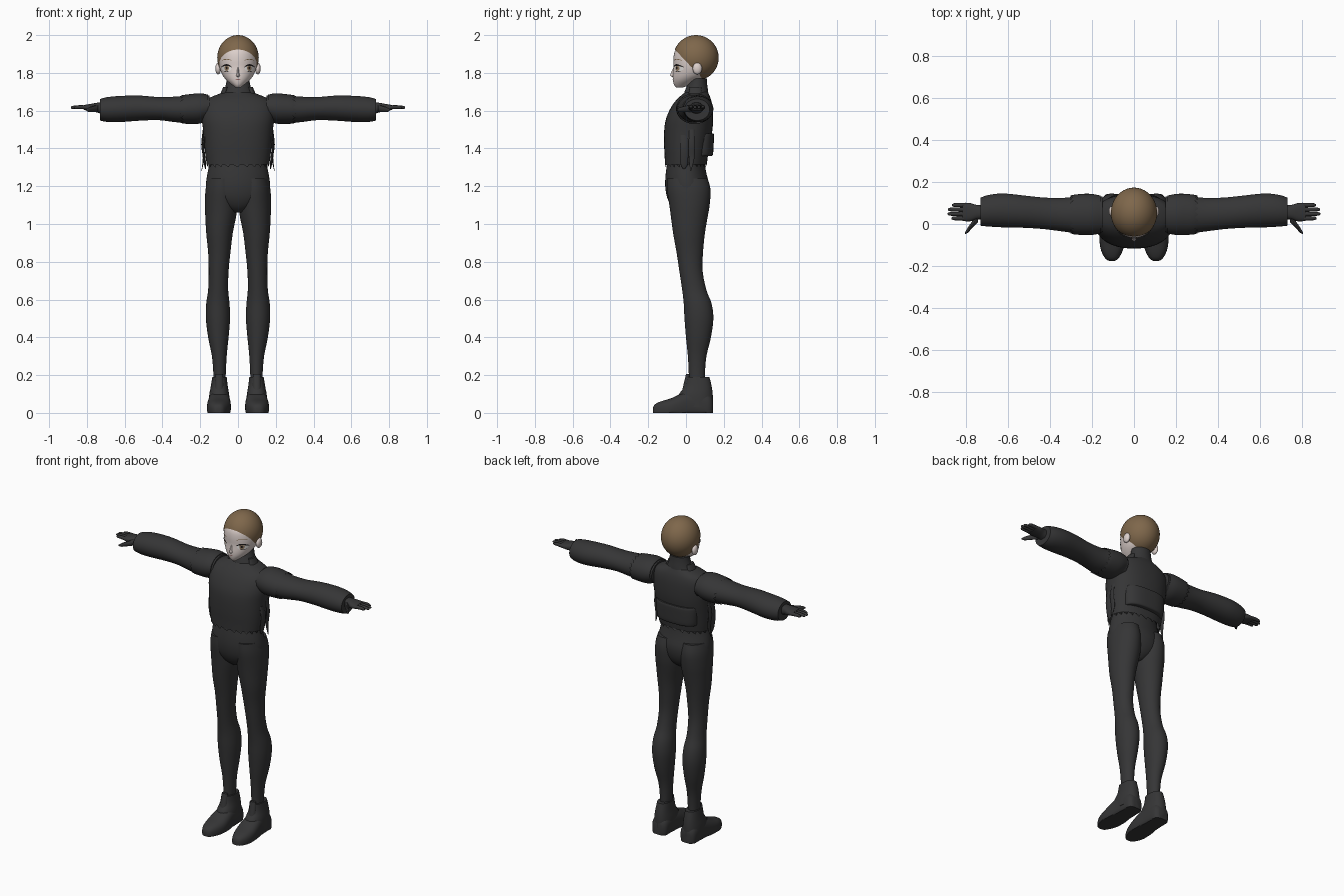
import bpy, bmesh, math
from mathutils import Vector
from mathutils.bvhtree import BVHTree

if "Cube" in bpy.data.objects:
    bpy.data.objects.remove(bpy.data.objects["Cube"])


def material(name, r, g, b):
    m = bpy.data.materials.new(name)
    m.use_nodes = True
    m.diffuse_color = (r, g, b, 1)
    m.node_tree.nodes["Principled BSDF"].inputs["Base Color"].default_value = (r, g, b, 1)
    return m


CLOTH = material("dark cloth", .036, .036, .037)
SKIN = material("pale skin", .72, .63, .6)
HAIR = material("brown hair", .21, .135, .07)
WHITE = material("eye white", .8, .78, .76)
IRIS = material("amber iris", .3, .2, .12)
BLACK = material("black lash", .012, .01, .01)
LIP = material("lip", .3, .13, .12)


def finish(name, bm, mat, mirror=False, angle=40):
    bmesh.ops.recalc_face_normals(bm, faces=bm.faces)
    me = bpy.data.meshes.new(name)
    bm.to_mesh(me)
    bm.free()
    me.materials.append(mat)
    ob = bpy.data.objects.new(name, me)
    bpy.context.collection.objects.link(ob)
    bpy.ops.object.select_all(action='DESELECT')
    ob.select_set(True)
    bpy.context.view_layer.objects.active = ob
    bpy.ops.object.shade_smooth_by_angle(angle=math.radians(angle))
    if mirror:
        ob.modifiers.new("mirror", 'MIRROR')
    return ob


def catmull(rings, steps):
    out = []
    for i in range(len(rings) - 1):
        a, b, c, d = (rings[min(max(i + k, 0), len(rings) - 1)] for k in (-1, 0, 1, 2))
        for s in range(steps):
            t = s / steps
            out.append([q + t / 2 * (r - p + t * (2 * p - 5 * q + 4 * r - w + t * (3 * (q - r) + w - p)))
                        for p, q, r, w in zip(a, b, c, d)])
    return out + [list(rings[-1])]


def loft(name, axis, rings, mat=CLOTH, mirror=False, power=2, sides=40, steps=3, jag=0, floor=False):
    """Skin rings (t, u0, u1, v0, v1) along an axis; jag cuts teeth in the first ring."""
    bm = bmesh.new()
    loops = []
    for k, (t, u0, u1, v0, v1) in enumerate(catmull(rings, steps)):
        loop = []
        for i in range(sides):
            a = 2 * math.pi * i / sides
            c, s = math.cos(a), math.sin(a)
            u = (u0 + u1) / 2 + (u1 - u0) / 2 * math.copysign(abs(c) ** (2 / power), c)
            v = (v0 + v1) / 2 + (v1 - v0) / 2 * math.copysign(abs(s) ** (2 / power), s)
            w = t + (jag * (i % 2) if k == 0 else 0)
            p = {'x': (w, u, v), 'y': (u, w, v), 'z': (u, v, w)}[axis]
            loop.append(bm.verts.new((p[0], p[1], max(p[2], 0) if floor else p[2])))
        loops.append(loop)
    for a, b in zip(loops, loops[1:]):
        for i in range(sides):
            j = (i + 1) % sides
            bm.faces.new((a[i], a[j], b[j], b[i]))
    if not jag:
        bm.faces.new(loops[0])
    bm.faces.new(loops[-1])
    return finish(name, bm, mat, mirror)


def centred(rows):
    return [(z, -w, w, y0, y1) for z, w, y0, y1 in rows]


def tube(name, points, mirror=True, mat=CLOTH, flat=1):
    """Tapered tube through (x, y, z, radius) points, cut across x, or across z when flat."""
    if flat == 1:
        rings = [(x, y - r, y + r, z - r, z + r) for x, y, z, r in points]
        return loft(name, 'x', rings, mat, mirror, sides=12)
    rings = [(z, x - r * flat, x + r * flat, y - r, y + r) for x, y, z, r in points]
    return loft(name, 'z', rings, mat, mirror, sides=12)


# Trousers
loft("pelvis", 'z', centred([
    (1.06, .03, -.04, .06), (1.09, .1, -.075, .095), (1.14, .16, -.1, .118), (1.2, .17, -.11, .124),
    (1.26, .163, -.108, .11), (1.32, .152, -.1, .1), (1.4, .15, -.09, .1)]))
loft("leg", 'z', [
    (.14, .07, .13, .015, .1), (.2, .065, .13, .015, .1), (.3, .06, .138, .01, .108),
    (.4, .05, .158, 0, .132), (.5, .042, .17, -.008, .145), (.58, .045, .168, -.012, .135),
    (.65, .052, .158, -.02, .108), (.75, .05, .155, -.035, .088), (.85, .04, .158, -.05, .09),
    (.95, .028, .168, -.068, .1), (1.04, .01, .173, -.08, .115), (1.1, .003, .175, -.088, .125),
    (1.18, .003, .172, -.1, .13), (1.24, .01, .16, -.1, .115)], mirror=True)

# Boots
loft("shoe", 'y', [
    (-.175, .092, .118, -.01, .025), (-.165, .075, .135, -.02, .045), (-.13, .055, .155, -.03, .062),
    (-.08, .04, .164, -.03, .077), (-.03, .038, .162, -.03, .1), (.02, .042, .156, -.03, .12),
    (.08, .045, .153, -.03, .12), (.125, .05, .148, -.03, .1), (.142, .07, .13, -.01, .07)],
    mirror=True, power=2.6, floor=True)
loft("boot_ankle", 'z', [
    (.03, .045, .155, -.03, .142), (.09, .046, .153, -.04, .142), (.14, .054, .144, -.008, .136),
    (.19, .06, .136, 0, .124)], mirror=True, power=2.3)
loft("boot_tongue", 'z', [(.12, .075, .125, -.02, .03), (.205, .08, .118, 0, .02)], mirror=True)

# Jacket with torn hem, collar and back panel
loft("jacket", 'z', centred([
    (1.3, .163, -.111, .108), (1.36, .172, -.113, .116), (1.42, .178, -.116, .126), (1.5, .185, -.115, .14),
    (1.56, .192, -.105, .143), (1.62, .19, -.078, .14), (1.66, .165, -.048, .132),
    (1.685, .11, -.02, .122), (1.7, .068, -.002, .115)]), power=2.3, sides=48, jag=.04)
loft("collar", 'z', centred([
    (1.67, .1, -.015, .12), (1.705, .075, -.006, .117), (1.74, .064, .008, .112), (1.77, .06, .015, .11)]))
loft("back_panel", 'z', centred([
    (1.36, .13, 0, .135), (1.37, .135, 0, .143), (1.43, .14, 0, .147), (1.475, .14, 0, .148),
    (1.48, .135, 0, .14)]), power=2.6)
loft("collar_flap", 'z', [(1.675, .06, .1, .01, .09), (1.725, .05, .078, .02, .08)], mirror=True)

# Sleeves
loft("sleeve", 'x', [
    (.15, -.04, .13, 1.545, 1.68), (.25, -.045, .135, 1.54, 1.682), (.32, -.038, .125, 1.538, 1.675),
    (.42, -.025, .125, 1.55, 1.672), (.52, -.018, .135, 1.547, 1.68), (.62, -.016, .145, 1.54, 1.678),
    (.69, -.012, .138, 1.54, 1.672), (.73, -.008, .125, 1.548, 1.662)], mirror=True)
loft("shoulder_cap", 'x', [
    (.305, -.047, .136, 1.532, 1.681), (.25, -.052, .143, 1.53, 1.688), (.2, -.052, .143, 1.532, 1.692),
    (.16, -.045, .135, 1.55, 1.685)], mirror=True, jag=-.018)

# Hands
loft("palm", 'x', [
    (.7, .02, .09, 1.575, 1.645), (.745, .022, .09, 1.59, 1.642), (.78, .012, .1, 1.597, 1.636),
    (.815, .015, .1, 1.604, 1.63)], mirror=True, power=2.4, sides=24)
for n, (y, tip) in enumerate([(.09, .865), (.069, .883), (.048, .885), (.027, .868)]):
    tube(f"finger_{n + 1}", [(.8, y, 1.617, .011), (.84, y, 1.619, .01), (tip - .008, y, 1.617, .008),
                             (tip, y, 1.616, .003)])
tube("thumb", [(.74, .03, 1.612, .02), (.77, -.005, 1.608, .016), (.79, -.03, 1.605, .012),
               (.803, -.044, 1.604, .004)])

# Loose straps at the sides
tube("side_strap", [(.182, .03, 1.5, .014), (.19, .03, 1.42, .016), (.182, .03, 1.35, .015),
                    (.193, .025, 1.28, .002)], flat=.3)
tube("side_tab", [(.175, -.01, 1.47, .022), (.184, -.01, 1.4, .022), (.175, -.01, 1.32, .02),
                  (.172, -.01, 1.29, .003)], flat=.3)

# Head
head = loft("head", 'z', centred([
    (1.722, .012, -.05, -.02), (1.735, .03, -.062, .02), (1.76, .06, -.069, .07), (1.79, .083, -.07, .118),
    (1.83, .098, -.066, .142), (1.87, .103, -.067, .152), (1.91, .102, -.061, .155),
    (1.94, .09, -.043, .145), (1.97, .066, -.016, .12), (1.99, .034, .016, .09)]), SKIN)
loft("nose", 'z', centred([
    (1.778, .004, -.072, -.05), (1.786, .01, -.084, -.05), (1.797, .007, -.081, -.05),
    (1.83, .004, -.066, -.05)]), SKIN, sides=12)
bm = bmesh.new()
bmesh.ops.create_uvsphere(bm, u_segments=16, v_segments=10, radius=1)
bmesh.ops.scale(bm, vec=(.015, .025, .031), verts=bm.verts)
bmesh.ops.translate(bm, vec=(.105, .06, 1.823), verts=bm.verts)
finish("ear", bm, SKIN, mirror=True)

# Close-cropped hair, trimmed along the hairline and nape
bm = bmesh.new()
bmesh.ops.create_uvsphere(bm, u_segments=40, v_segments=24, radius=1)
bmesh.ops.scale(bm, vec=(.11, .12, .12), verts=bm.verts)
bmesh.ops.translate(bm, vec=(0, .053, 1.88), verts=bm.verts)
for co, no in (((0, -.065, 1.93), (0, .09, .085)), ((0, 0, 1.764), (0, 0, 1))):
    bmesh.ops.bisect_plane(bm, geom=bm.verts[:] + bm.edges[:] + bm.faces[:],
                           plane_co=co, plane_no=Vector(no).normalized(), clear_inner=True)
finish("hair", bm, HAIR)

# Face details: thin plates laid on the face
surface = BVHTree.FromObject(head, bpy.context.evaluated_depsgraph_get())


def plate(name, x, z, rx, rz, mat, lift, bend=0, mirror=True):
    bm = bmesh.new()
    loops = []
    for k in range(5):
        loop = []
        for i in range(20):
            a = 2 * math.pi * i / 20
            u = (k + .02) / 4.02 * math.cos(a)
            px, pz = x + rx * u, z + rz * (k + .02) / 4.02 * math.sin(a) + bend * u * u
            hit = surface.ray_cast(Vector((px, -1, pz)), Vector((0, 1, 0)))[0]
            loop.append(bm.verts.new((px, (hit.y if hit else 0) - lift, pz)))
        loops.append(loop)
    bm.faces.new(loops[0])
    for a, b in zip(loops, loops[1:]):
        for i in range(20):
            j = (i + 1) % 20
            bm.faces.new((a[i], a[j], b[j], b[i]))
    finish(name, bm, mat, mirror)


plate("eye_white", .06, 1.824, .025, .016, WHITE, .002)
plate("iris", .06, 1.825, .012, .015, IRIS, .0035)
plate("pupil", .06, 1.826, .005, .007, BLACK, .005)
plate("upper_lash", .061, 1.842, .029, .0045, BLACK, .006, -.012)
plate("lower_lash", .062, 1.807, .016, .0015, BLACK, .004, .004)
plate("eyebrow", .06, 1.872, .026, .0022, HAIR, .003, -.006)
plate("mouth", 0, 1.765, .014, .0025, LIP, .002, -.002, False)
